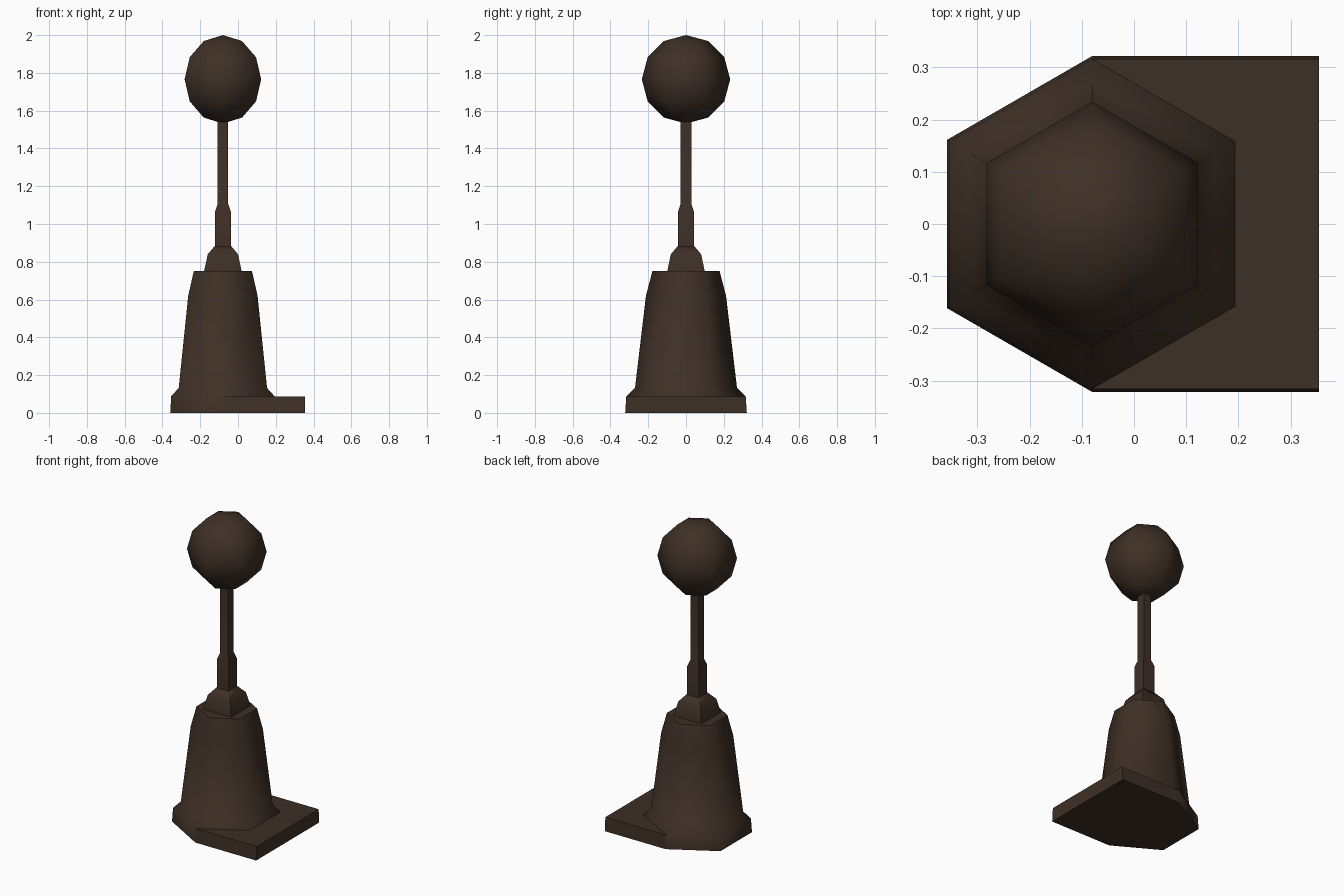
import bpy, bmesh, math

if "Cube" in bpy.data.objects:
    bpy.data.objects.remove(bpy.data.objects["Cube"])

CX = -0.08  # axis of the turned parts

brown = bpy.data.materials.new("dark brown")
brown.diffuse_color = (0.048, 0.029, 0.019, 1)
brown.use_nodes = True
brown.node_tree.nodes["Principled BSDF"].inputs["Base Color"].default_value = brown.diffuse_color


def finish(bm, name, angle):
    bmesh.ops.recalc_face_normals(bm, faces=bm.faces)
    mesh = bpy.data.meshes.new(name)
    bm.to_mesh(mesh)
    bm.free()
    mesh.materials.append(brown)
    ob = bpy.data.objects.new(name, mesh)
    bpy.context.collection.objects.link(ob)
    bpy.ops.object.select_all(action='DESELECT')
    ob.select_set(True)
    bpy.context.view_layer.objects.active = ob
    bpy.ops.object.shade_smooth_by_angle(angle=math.radians(angle))
    return ob


def stack(name, profile, sides, turn, angle=62):
    """Solid from (radius, z) rings with the given number of sides."""
    bm = bmesh.new()
    rings = []
    for r, z in profile:
        rings.append([bm.verts.new((CX + r * math.cos(turn + i * math.tau / sides),
                                    r * math.sin(turn + i * math.tau / sides), z))
                      for i in range(sides)])
    for a, b in zip(rings, rings[1:]):
        for i in range(sides):
            j = (i + 1) % sides
            bm.faces.new((a[i], a[j], b[j], b[i]))
    bm.faces.new(rings[0][::-1])
    bm.faces.new(rings[-1])
    return finish(bm, name, angle)


HEX = math.pi / 6
SQ = math.pi / 4
D = math.sqrt(2)

# six-sided foot and tapered body
stack("foot_and_body", [(0.322, 0), (0.316, 0.088), (0.27, 0.132),
                        (0.212, 0.62), (0.178, 0.75)], 6, HEX)

# square collar on top of the body
stack("collar", [(0.099 * D, 0.74), (0.099 * D, 0.752), (0.08 * D, 0.84),
                 (0.045 * D, 0.882)], 4, SQ)

# square socket narrowing to the thin pole
stack("pole", [(0.042 * D, 0.87), (0.042 * D, 1.065), (0.028 * D, 1.107),
               (0.028 * D, 1.56)], 4, SQ)

# flat plate reaching out to the right of the foot
bm = bmesh.new()
low, high = [[bm.verts.new((x, y, z)) for x, y in
              ((CX, -w), (0.355, -w), (0.355, w), (CX, w))]
             for w, z in ((0.322, 0), (0.316, 0.088))]
bm.faces.new(low[::-1])
bm.faces.new(high)
for i in range(4):
    j = (i + 1) % 4
    bm.faces.new((low[i], low[j], high[j], high[i]))
finish(bm, "side_plate", 40)

# faceted six-segment ball
bm = bmesh.new()
bmesh.ops.create_uvsphere(bm, u_segments=6, v_segments=6, radius=0.234)
bmesh.ops.translate(bm, verts=bm.verts, vec=(CX, 0, 1.766))
finish(bm, "ball", 80)
